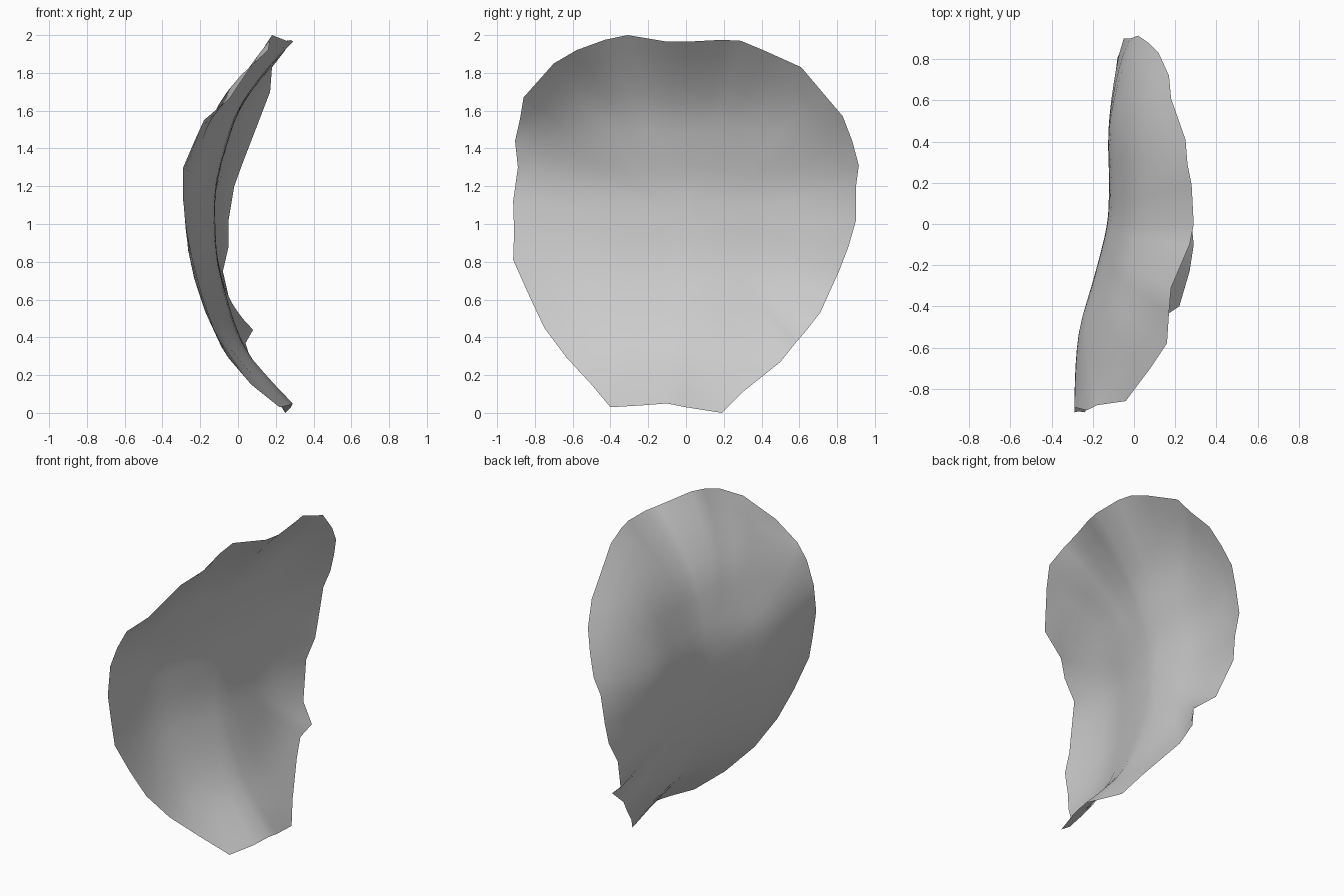
import bpy
from mathutils import Vector

default_cube = bpy.data.objects.get("Cube")
if default_cube:
    bpy.data.objects.remove(default_cube, do_unlink=True)


def smooth_curve(points, value):
    """Cubic interpolation through a short list of (position, height) points."""
    value = max(points[0][0], min(points[-1][0], value))
    last = len(points) - 1

    def slope(index):
        before, after = points[max(index - 1, 0)], points[min(index + 1, last)]
        return (after[1] - before[1]) / (after[0] - before[0])

    for index in range(last):
        (start, low), (end, high) = points[index], points[index + 1]
        if value <= end:
            span = end - start
            t = (value - start) / span
            ease = t * t * (3 - 2 * t)
            bend = t * (1 - t) * span
            return (low + (high - low) * ease
                    + bend * ((1 - t) * slope(index) - t * slope(index + 1)))
    return points[last][1]


# Lengthwise curl of the petal: (height, depth)
spine = [(0, .27), (.1, .2), (.2, .13), (.3, .06), (.45, -.01), (.6, -.06),
         (.8, -.11), (1, -.125), (1.2, -.12), (1.4, -.07), (1.6, 0),
         (1.8, .13), (2, .3)]

# Crosswise wave of the petal: (sideways, depth)
wave = [(-.92, -.155), (-.7, -.155), (-.5, -.135), (-.25, -.065), (0, -.005),
        (.2, .005), (.46, 0), (.8, .035), (.92, .06)]

# Wavy rim, starting at the narrow base
rim = [Vector(point) for point in (
    (.22, -.4, .03), (.27, -.23, .04), (.29, -.1, .05), (.28, 0, .03),
    (.25, .19, 0), (.18, .3, .11), (.07, .5, .27), (.04, .58, .37),
    (.08, .64, .44), (-.03, .71, .53), (-.08, .81, .75), (-.05, .86, .88),
    (-.05, .9, 1.02), (-.02, .9, 1.2), (.02, .915, 1.31), (.07, .88, 1.44),
    (.12, .83, 1.57), (.17, .72, 1.7), (.18, .61, 1.83), (.25, .41, 1.92),
    (.26, .29, 1.97), (.28, .19, 1.975), (.29, 0, 1.965), (.27, -.1, 1.965),
    (.18, -.31, 2), (.17, -.43, 1.975), (.16, -.58, 1.92), (.08, -.7, 1.85),
    (-.04, -.86, 1.67), (-.18, -.88, 1.55), (-.23, -.905, 1.44),
    (-.29, -.89, 1.3), (-.29, -.915, 1.12), (-.27, -.91, .96),
    (-.24, -.915, .81), (-.19, -.83, .62), (-.13, -.75, .45),
    (-.05, -.63, .29), (.07, -.5, .15))]


def base_depth(y, z):
    return smooth_curve(spine, z) + smooth_curve(wave, y)


# Concentric rings blend from the smooth middle out to the wavy rim
rings = 12
count = len(rim)
middle = Vector((0, 0, 1))
verts = [(base_depth(0, 1), 0, 1)]
for ring in range(1, rings + 1):
    t = ring / rings
    for edge in rim:
        spot = middle.lerp(edge, t)
        ripple = edge.x - base_depth(edge.y, edge.z)
        verts.append((base_depth(spot.y, spot.z) + ripple * t ** 4, spot.y, spot.z))

faces = []
for side in range(count):
    following = (side + 1) % count
    faces.append((0, 1 + side, 1 + following))
    for ring in range(rings - 1):
        inner = 1 + ring * count
        outer = inner + count
        faces.append((inner + side, outer + side, outer + following, inner + following))

mesh = bpy.data.meshes.new("petal")
mesh.from_pydata(verts, [], faces)
mesh.shade_smooth()
petal = bpy.data.objects.new("petal", mesh)
bpy.context.collection.objects.link(petal)

# Plain light grey colour
grey = bpy.data.materials.new("light_grey")
grey.use_nodes = True
colour = (.6, .6, .6, 1)
grey.diffuse_color = colour
grey.node_tree.nodes["Principled BSDF"].inputs["Base Color"].default_value = colour
mesh.materials.append(grey)
